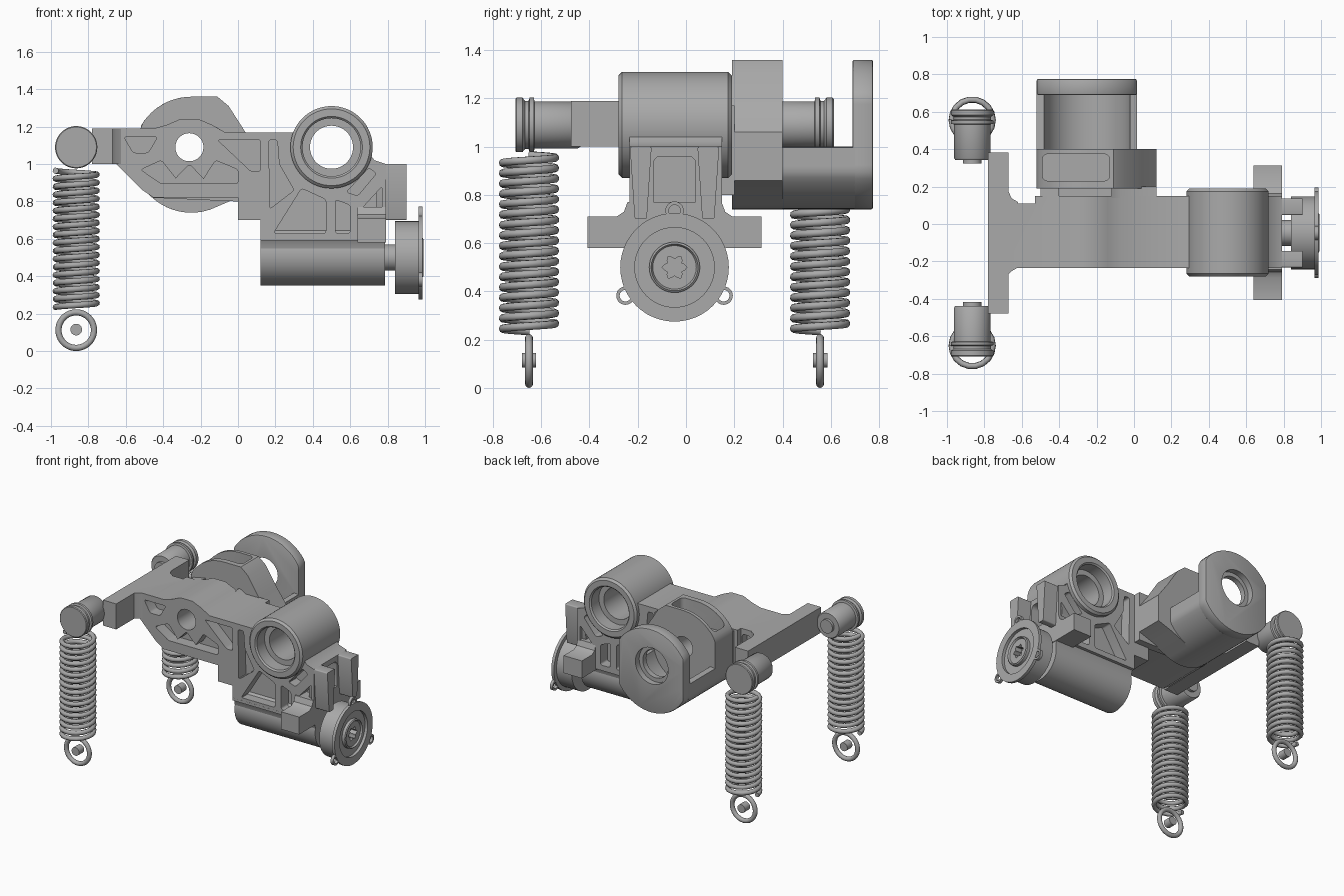
import bpy, bmesh
from math import sin, cos, pi, radians
from mathutils import Vector

if "Cube" in bpy.data.objects:
    bpy.data.objects.remove(bpy.data.objects["Cube"], do_unlink=True)

steel = bpy.data.materials.new("grey_steel")
steel.use_nodes = True
grey = (.4, .4, .4, 1)
steel.diffuse_color = grey
steel.node_tree.nodes["Principled BSDF"].inputs["Base Color"].default_value = grey

MID = -.0475  # the bracket's own plane of symmetry in y


def select(ob):
    bpy.ops.object.select_all(action='DESELECT')
    ob.select_set(True)
    bpy.context.view_layer.objects.active = ob


def finish(name, bm):
    bmesh.ops.recalc_face_normals(bm, faces=bm.faces[:])
    mesh = bpy.data.meshes.new(name)
    bm.to_mesh(mesh)
    bm.free()
    mesh.materials.append(steel)
    ob = bpy.data.objects.new(name, mesh)
    bpy.context.collection.objects.link(ob)
    select(ob)
    bpy.ops.object.shade_smooth_by_angle(angle=radians(35))
    return ob


def place(axis, a, b, t):
    """Map a flat outline point plus depth t along the axis to 3D."""
    return {'x': Vector((t, a, b)), 'y': Vector((a, t, b)), 'z': Vector((a, b, t))}[axis]


def prism(name, axis, outline, lo, hi, corner=0, edge=0):
    bm = bmesh.new()
    face = bm.faces.new([bm.verts.new(place(axis, a, b, lo)) for a, b in outline])
    ext = bmesh.ops.extrude_face_region(bm, geom=[face])
    moved = [v for v in ext['geom'] if isinstance(v, bmesh.types.BMVert)]
    bmesh.ops.translate(bm, verts=moved, vec=place(axis, 0, 0, hi - lo))
    bmesh.ops.recalc_face_normals(bm, faces=bm.faces[:])
    if corner:
        k = 'xyz'.index(axis)
        sides = [e for e in bm.edges if abs(e.verts[0].co[k] - e.verts[1].co[k]) > 1e-5]
        bmesh.ops.bevel(bm, geom=sides, offset=corner, segments=3, profile=.5,
                        affect='EDGES', clamp_overlap=True)
    if edge:
        sharp = [e for e in bm.edges if e.calc_face_angle(0) > 1]
        bmesh.ops.bevel(bm, geom=sharp, offset=edge, segments=2, profile=.5,
                        affect='EDGES', clamp_overlap=True)
    return finish(name, bm)


def box(name, x, y, z, corner=0, axis='y'):
    a, b, t = {'x': (y, z, x), 'y': (x, z, y), 'z': (x, y, z)}[axis]
    return prism(name, axis, [(a[0], b[0]), (a[1], b[0]), (a[1], b[1]), (a[0], b[1])],
                 t[0], t[1], corner)


def lathe(name, axis, a, b, profile, closed=False, steps=48):
    """Turn (radius, depth) points about an axis through (a, b)."""
    bm = bmesh.new()
    verts = [bm.verts.new(place(axis, a + r, b, t)) for r, t in profile]
    edges = [bm.edges.new(p) for p in zip(verts, verts[1:])]
    if closed:
        edges.append(bm.edges.new((verts[-1], verts[0])))
    bmesh.ops.spin(bm, geom=verts + edges, cent=place(axis, a, b, 0),
                   axis=place(axis, 0, 0, 1), angle=2 * pi, steps=steps)
    bmesh.ops.remove_doubles(bm, verts=bm.verts[:], dist=1e-5)
    return finish(name, bm)


def rod(name, axis, a, b, r, lo, hi):
    return lathe(name, axis, a, b, [(0, lo), (r, lo), (r, hi), (0, hi)])


def cut(ob, *cutters):
    for tool in cutters:
        select(ob)
        mod = ob.modifiers.new("cut", 'BOOLEAN')
        mod.operation, mod.solver, mod.object = 'DIFFERENCE', 'EXACT', tool
        bpy.ops.object.modifier_apply(modifier=mod.name)
        bpy.data.objects.remove(tool, do_unlink=True)
    select(ob)
    bpy.ops.object.shade_smooth_by_angle(angle=radians(35))


def arc(a, b, r, start, end, n=32):
    angles = [radians(start + (end - start) * i / n) for i in range(n + 1)]
    return [(a + r * cos(t), b + r * sin(t)) for t in angles]


def tube(name, points, r):
    curve = bpy.data.curves.new(name, 'CURVE')
    curve.dimensions, curve.bevel_depth, curve.bevel_resolution = '3D', r, 2
    curve.use_fill_caps = True
    line = curve.splines.new('POLY')
    line.points.add(len(points) - 1)
    for p, co in zip(line.points, points):
        p.co = (*co, 1)
        line.use_smooth = True
    curve.materials.append(steel)
    ob = bpy.data.objects.new(name, curve)
    bpy.context.collection.objects.link(ob)
    select(ob)
    bpy.ops.object.convert(target='MESH')
    return ob


# Main bracket body
body = prism("bracket_body", 'y', [
    (-.7, 1.19), (-.45, 1.19), (-.38, 1.21), (-.31, 1.24), (-.21, 1.24), (-.14, 1.21),
    (-.07, 1.17), (.3, 1.17), (.5, 1.25), (.7, 1.06), (.73, 1.02), (.79, 1), (.79, .59),
    (.12, .59), (.12, .7), (0, .7), (0, .82), (-.45, .82), (-.51, .86), (-.65, 1), (-.7, 1)],
    -.235, .15)
cut(body,
    rod("pivot_cut", 'y', -.26, 1.09, .075, -.4, .4),
    rod("boss_cut", 'y', .5, 1.09, .2, -.4, .4),
    box("arm_step", (-.8, -.53), (.11, .3), (.5, 1.5)),
    box("arm_slot", (-.61, -.54), (.05, .3), (1.03, 1.15), .02),
    box("end_recess", (.68, .9), (-.135, .04), (.71, .96), .03, 'x'))

# Lightening pockets, front ones on the arm and both sides on the column
arm_pockets = [
    [(-.61, 1.145), (-.43, 1.145), (-.48, 1.06), (-.56, 1.06)],
    [(-.52, .97), (-.41, 1.02), (-.31, .895), (-.41, .895)],
    [(-.26, 1), (-.36, .895), (-.16, .895)],
    [(-.12, 1.02), (0, .97), (0, .895), (-.2, .895)]]
column_pockets = [
    [(-.11, 1.13), (.12, 1.13), (.12, .96), (.07, .96)],
    [(.165, 1.13), (.21, 1.13), (.22, 1), (.3, .86), (.17, .76)],
    [(.34, .87), (.47, .81), (.47, .63), (.19, .63)],
    [(.52, .81), (.6, .78), (.6, .63), (.52, .63)],
    [(.58, .85), (.7, .98), (.74, .95), (.64, .83)],
    [(.66, .76), (.77, .76), (.77, .88)]]
for shape in arm_pockets + column_pockets:
    cut(body, prism("pocket", 'y', shape, -.4, -.15, .014))
for shape in column_pockets[1:]:
    cut(body, prism("pocket", 'y', shape, .07, .4, .014))

# Crossbar with flared root
half = [(-.78, .43), (-.67, .43), (-.67, .22), (-.655, .185), (-.62, .165)]
prism("crossbar", 'z', [(x, MID + d) for x, d in half]
      + [(x, MID - d - .02 * (d < .2)) for x, d in reversed(half)], 1, 1.19)

# Large bushing boss
lathe("bushing_boss", 'y', .5, 1.09, [
    (.115, -.18), (.155, -.18), (.155, -.27), (.165, -.28), (.205, -.28), (.22, -.265),
    (.22, .175), (.205, .19), (.165, .19), (.155, .18), (.155, .09), (.115, .09)],
    closed=True, steps=64)

# Rear housing: slab, cradle and end disc
hx, hz, hr = -.25, 1.05, .31


def clip(points, left=-.52, right=.015):
    return [(min(max(x, left), right), z) for x, z in points]


slab = prism("housing_slab", 'y', clip(arc(hx, hz, hr, 90, 290), right=1) + [
    (0, .82), (.12, .86), (.12, 1.06), (.04, 1.17), (-.05, 1.31), (-.11, 1.36)], .19, .4)
cut(slab, rod("pivot_cut", 'y', -.26, 1.09, .075, 0, .6),
    box("slab_pocket", (-.49, -.13), (.23, .375), (1.19, 1.6), .03, 'z'))
prism("housing_web", 'y', [(-.46, .82), (0, .8), (.12, .8), (.12, 1.17), (-.07, 1.17),
                           (-.12, 1.2), (-.12, .98), (-.4, .98), (-.4, 1.2), (-.5, 1.18),
                           (-.5, .86)], .14, .2)
prism("housing_cradle", 'y', clip(arc(hx, hz, hr, 190, 350))
      + arc(hx, hz, .235, 348, 192), .39, .7)
disc = prism("housing_disc", 'y', clip(arc(hx, hz, hr, 0, 354, 59)), .69, .775, edge=.008)
cut(disc, rod("disc_bore", 'y', -.26, 1.09, .105, .5, 1),
    rod("disc_counterbore", 'y', -.26, 1.09, .135, .73, 1))

# Cross plate, ears and lower barrel
side = [(.36, .58), (.36, .71), (.24, .71), (.21, .73), (.195, .77)]
prism("cross_plate", 'x', [(MID + d, z) for d, z in side]
      + [(MID - d, z) for d, z in reversed(side)], .64, .79)
for label, s in (("left", 1), ("right", -1)):
    ear = [(.095, 1), (.185, 1), (.165, .7), (.115, .7)]
    prism(label + "_ear", 'x', [(MID + s * d, z) for d, z in ear], .74, .9, .008)
rod("lower_barrel", 'x', MID, .515, .165, .12, .785)
prism("barrel_fillet", 'x', [(MID + d, z) for d, z in (
    (-.188, .61), (-.168, .58), (-.16, .54), (.16, .54), (.168, .58), (.188, .61))], .12, .785)

# End cap with ears and a star socket
cap = lathe("end_cap", 'x', MID, .5, [
    (0, .77), (.07, .77), (.07, .84), (.195, .84), (.195, .965), (.225, .965), (.225, .987),
    (.165, .987), (.165, .965), (.105, .965), (.105, .987), (.097, .993), (.09, .98), (0, .98)])
star = [(MID + r * cos(i * pi / 12), .5 + r * sin(i * pi / 12))
        for i in range(24) for r in [.043 + .009 * cos(i * pi / 2)]]
cut(cap, prism("star_socket", 'x', star, .93, 1.1))
for i, (a, b) in enumerate(arc(MID, .5, .235, 90, 330, 2)):
    lathe(f"cap_ear_{i}", 'x', a, b, [(.024, .965), (.038, .965), (.038, .987), (.024, .987)],
          closed=True, steps=24)

# Hanger pins, springs and end rings on both sides
px = -.865
pin = [(0, .37), (.05, .37), (.05, .39), (.09, .39), (.097, .4), (.097, .58), (.113, .583),
       (.113, .6), (.1, .605), (.1, .62), (.113, .63), (.113, .655), (.108, .66), (0, .66)]
turns, per = 17, 18
for label, s in (("left", 1), ("right", -1)):
    lathe(label + "_pin", 'y', px, 1.09, [(r, MID + s * d) for r, d in pin])
    y = MID + s * .603
    tube(label + "_spring", [
        (px + .11 * cos(2 * pi * i / per + pi), y + .11 * sin(2 * pi * i / per + pi),
         .235 + .73 * i / (turns * per)) for i in range(turns * per + 1)], .0165)
    lathe(label + "_ring", 'y', px, .112, [
        (r, y + t) for r, t in arc(.095, 0, .0165, 0, 330, 11)], closed=True)
    rod(label + "_ring_pin", 'y', px, .115, .031, y - .03, y + .03)
